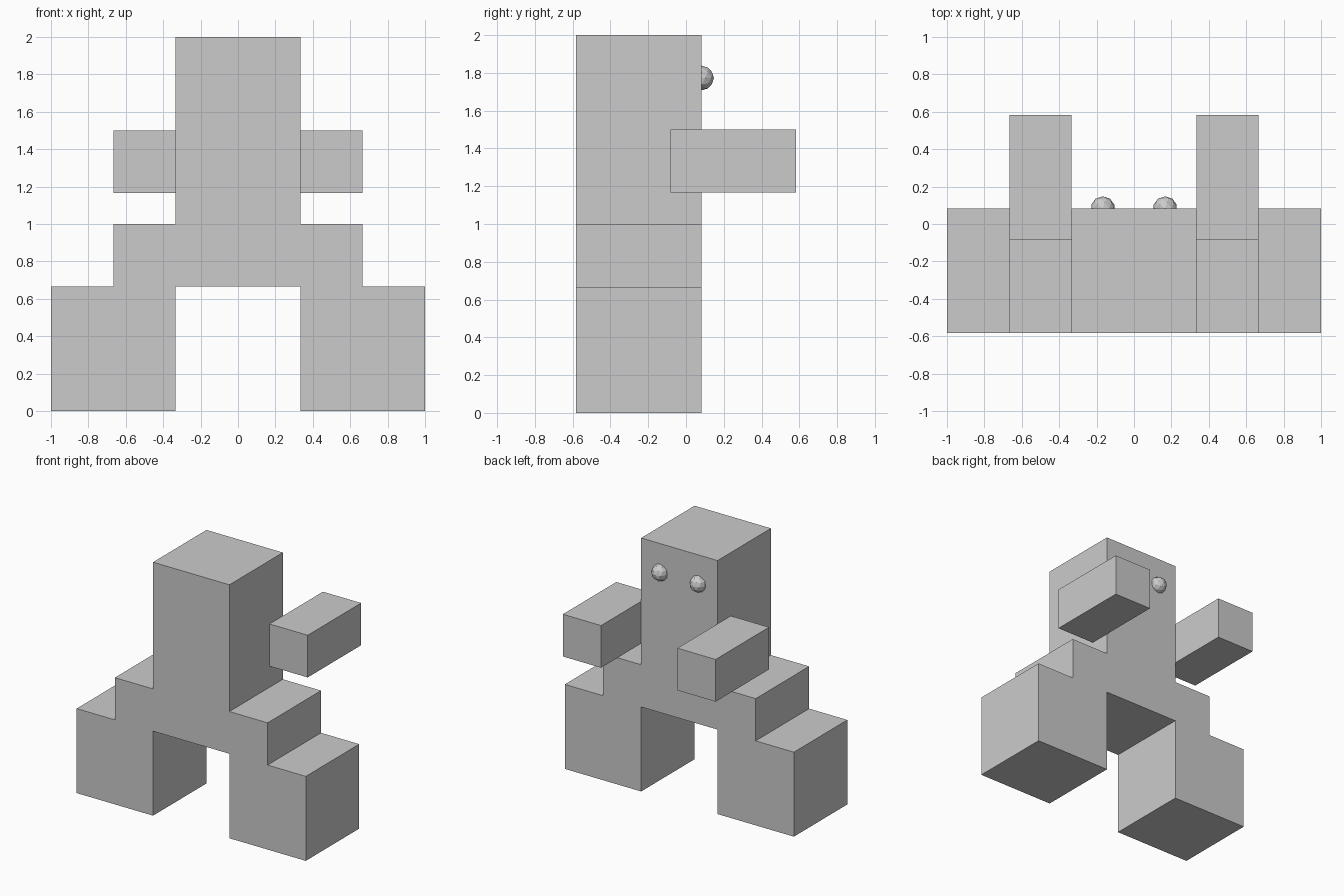
import bpy
import bmesh

if "Cube" in bpy.data.objects:
    bpy.data.objects.remove(bpy.data.objects["Cube"])

T = 1 / 3    # arm width and step height module
B, F = -0.583, 0.083    # body extent in y


def add_object(name, bm):
    bmesh.ops.recalc_face_normals(bm, faces=bm.faces)
    mesh = bpy.data.meshes.new(name)
    bm.to_mesh(mesh)
    bm.free()
    obj = bpy.data.objects.new(name, mesh)
    bpy.context.collection.objects.link(obj)
    return obj


def add_box(name, lo, hi):
    bm = bmesh.new()
    bmesh.ops.create_cube(bm, size=1)
    for v in bm.verts:
        v.co = [(a + b) / 2 + c * (b - a) for a, b, c in zip(lo, hi, v.co)]
    return add_object(name, bm)


# Body: stepped profile (right half, mirrored) with legs, hips and head, extruded in y
half = [(T, 2), (T, 1), (2 * T, 1), (2 * T, 2 * T), (1, 2 * T), (1, 0), (T, 0), (T, 2 * T)]
profile = half + [(-x, z) for x, z in reversed(half)]
bm = bmesh.new()
face = bm.faces.new([bm.verts.new((x, B, z)) for x, z in profile])
ext = bmesh.ops.extrude_face_region(bm, geom=[face], use_keep_orig=True)
verts = [g for g in ext["geom"] if isinstance(g, bmesh.types.BMVert)]
bmesh.ops.translate(bm, verts=verts, vec=(0, F - B, 0))
add_object("body", bm)

for side, s in (("left", -1), ("right", 1)):
    # Arms
    x0, x1 = sorted((s * T, s * 2 * T))
    add_box(side + "_arm", (x0, -0.083, 1.167), (x1, 0.583, 1.5))

    # Eyes: low-poly balls half sunk into the face
    bm = bmesh.new()
    bmesh.ops.create_icosphere(bm, subdivisions=2, radius=0.065)
    eye = add_object(side + "_eye", bm)
    eye.location = (s * T / 2, F, 1.773)
